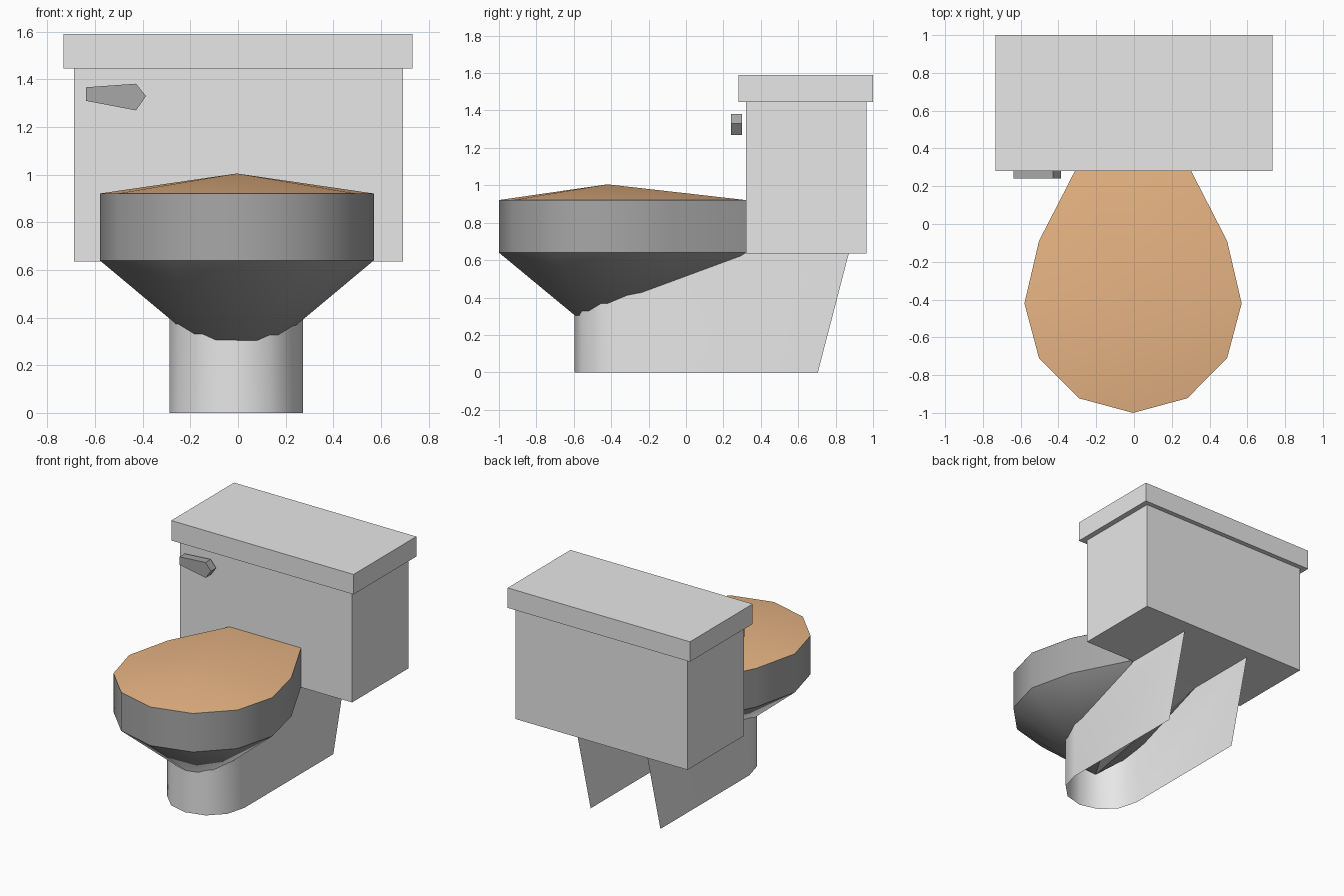
import bpy, bmesh, math

old = bpy.data.objects.get("Cube")
if old:
    bpy.data.objects.remove(old, do_unlink=True)


def material(name, rgb):
    m = bpy.data.materials.new(name)
    m.use_nodes = True
    m.diffuse_color = (*rgb, 1)
    bsdf = m.node_tree.nodes["Principled BSDF"]
    bsdf.inputs["Base Color"].default_value = (*rgb, 1)
    bsdf.inputs["Roughness"].default_value = 0.6
    return m


PORCELAIN = material("light grey porcelain", (0.8, 0.8, 0.8))
DARK = material("dark grey", (0.39, 0.39, 0.39))
WOOD = material("tan wood", (0.8, 0.46, 0.23))


def finish(name, bm, mat, smooth=None, recalc=True):
    if recalc:
        bmesh.ops.recalc_face_normals(bm, faces=bm.faces)
    me = bpy.data.meshes.new(name)
    bm.to_mesh(me)
    bm.free()
    me.materials.append(mat)
    ob = bpy.data.objects.new(name, me)
    bpy.context.collection.objects.link(ob)
    if smooth:
        bpy.ops.object.select_all(action='DESELECT')
        ob.select_set(True)
        bpy.context.view_layer.objects.active = ob
        bpy.ops.object.shade_smooth_by_angle(angle=math.radians(smooth))
    return ob


def box(name, lo, hi, mat):
    bm = bmesh.new()
    bmesh.ops.create_cube(bm, size=1)
    for v in bm.verts:
        v.co = [(a + b) / 2 + c * (b - a) for a, b, c in zip(lo, hi, v.co)]
    return finish(name, bm, mat)


def ring(bm, pts, z):
    return [bm.verts.new((x, y, z)) for x, y in pts]


def fan(bm, loop, apex):
    tip = bm.verts.new(apex)
    for a, b in zip(loop, loop[1:] + loop[:1]):
        bm.faces.new((a, b, tip))


def bridge(bm, lower, upper, closed=True):
    n = len(lower)
    for i in range(n if closed else n - 1):
        j = (i + 1) % n
        bm.faces.new((lower[i], lower[j], upper[j], upper[i]))


# Egg-shaped outline: round front half, longer rear half cut flat at the tank
CX, CY = -0.005, -0.42
outline = []
for i in range(12):
    a = math.radians(30 * i)
    x, y = CX + 0.575 * math.cos(a), CY + 0.58 * math.sin(a)
    if math.sin(a) > 0.01:
        y = CY + (0.33 if math.sin(a) < 0.6 else 0.74)
    outline.append((x, y))

# Bowl: upright rim above a cone
bm = bmesh.new()
low, high = ring(bm, outline, 0.64), ring(bm, outline, 0.92)
bridge(bm, low, high)
fan(bm, low, (CX, CY, 0.16))
bm.faces.new(high)
finish("bowl", bm, DARK, 31)

# Seat lid: shallow pyramid over the rim
bm = bmesh.new()
fan(bm, ring(bm, outline, 0.921), (CX, CY, 1.005))
finish("seat_lid", bm, WOOD, 31)

# Pedestal: open U-shaped wall with slanted rear ends
BX, R, ARC_Y = -0.008, 0.28, -0.315
arc = [(BX + R * math.cos(math.radians(t)), ARC_Y + R * math.sin(math.radians(t)))
       for t in range(180, 361, 30)]
bm = bmesh.new()
# the round front stops inside the cone; the sides rise to the tank
bottom = ring(bm, [(BX - R, 0.705)] + arc + [(BX + R, 0.705)], 0)
top = [bm.verts.new((x, y, 0.32 + 0.02 * (i in (0, 6))))
       for i, (x, y) in enumerate(arc)]
top[0].co.z = top[6].co.z = 0.40
for i in (1, 5):
    top[i].co.z = 0.37
rear = [bm.verts.new((BX + s * R, 0.87, 0.635)) for s in (-1, 1)]
bridge(bm, bottom[1:-1], top, closed=False)
for s, foot, front, upper, back in ((-1, bottom[0], bottom[1], top[0], rear[0]),
                                    (1, bottom[-1], bottom[-2], top[-1], rear[1])):
    mid = bm.verts.new((BX + s * R, 0.30, 0.635))
    bm.faces.new((foot, front, upper, mid, back))
# lift the top edge a little so it stays buried in the cone
for v in top:
    v.co.z += 0.04
finish("pedestal", bm, PORCELAIN, 31)

# Tank and its cover
box("tank", (-0.688, 0.32, 0.635), (0.692, 0.965, 1.447), PORCELAIN)
box("tank_cover", (-0.732, 0.28, 1.445), (0.732, 1.0, 1.59), PORCELAIN)

# Flush handle: pointed lever in front of the tank
lever = [(-0.638, 1.31), (-0.428, 1.27), (-0.386, 1.33), (-0.428, 1.382), (-0.638, 1.367)]
bm = bmesh.new()
near = [bm.verts.new((x, 0.24, z)) for x, z in lever]
far = [bm.verts.new((x, 0.30, z)) for x, z in lever]
bridge(bm, near, far)
bm.faces.new(near)
bm.faces.new(far[::-1])
finish("flush_handle", bm, DARK)
